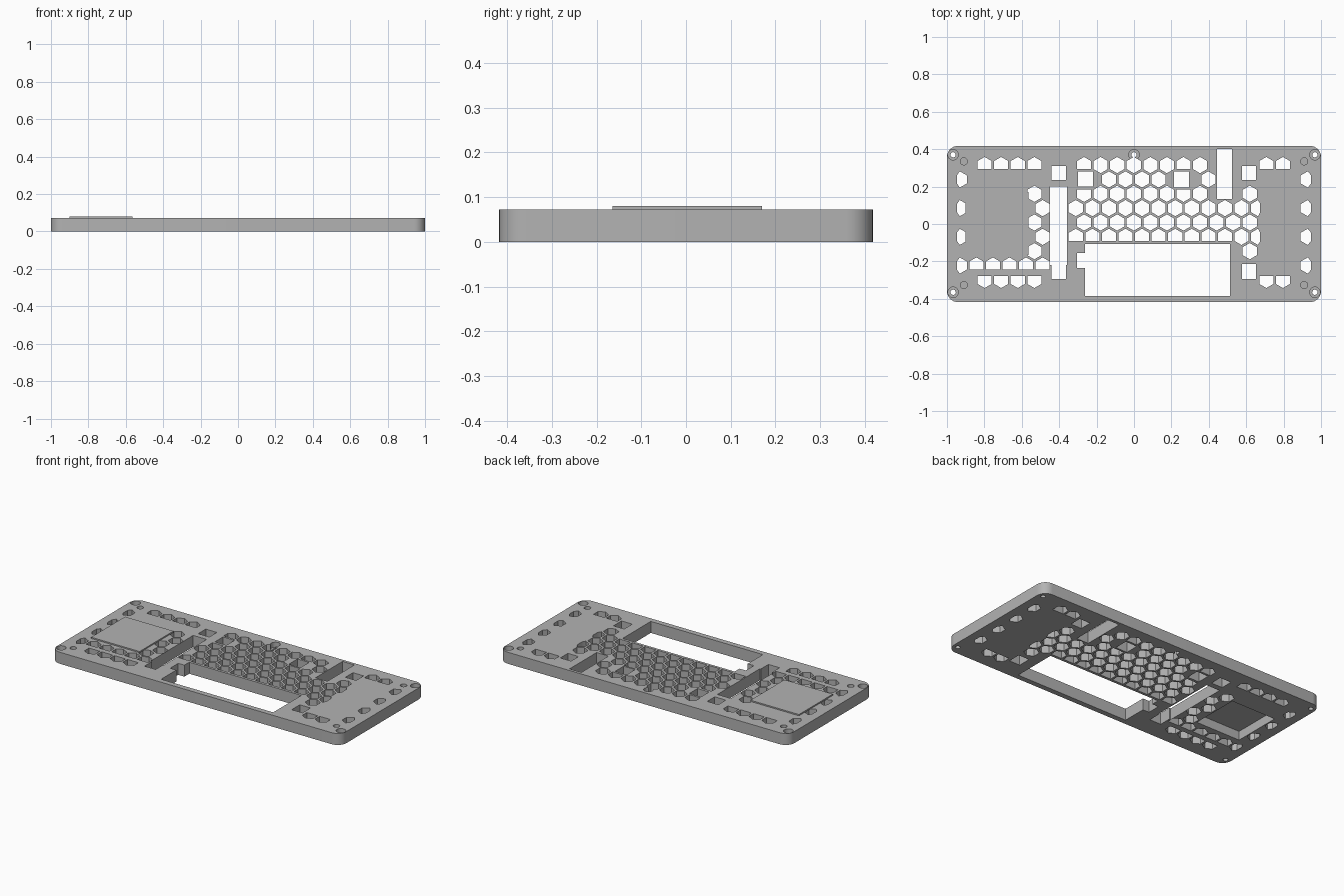
import bpy, bmesh, math

if "Cube" in bpy.data.objects:
    bpy.data.objects.remove(bpy.data.objects["Cube"], do_unlink=True)

TOP = 0.072
PITCH = 0.0886            # honeycomb spacing
ROW = PITCH * math.sqrt(3) / 2
HEX_R = 0.0435

grey = bpy.data.materials.new("plastic grey")
grey.use_nodes = True
grey.diffuse_color = (0.45, 0.45, 0.45, 1)
grey.node_tree.nodes["Principled BSDF"].inputs["Base Color"].default_value = (0.45, 0.45, 0.45, 1)


def prism(bm, pts, z0, z1):
    """Extrude a counter-clockwise outline from z0 to z1."""
    low = [bm.verts.new((x, y, z0)) for x, y in pts]
    high = [bm.verts.new((x, y, z1)) for x, y in pts]
    bm.faces.new(low[::-1])
    bm.faces.new(high)
    n = len(pts)
    for i in range(n):
        k = (i + 1) % n
        bm.faces.new((low[i], low[k], high[k], high[i]))


def rect(x0, x1, y0, y1):
    return [(x0, y0), (x1, y0), (x1, y1), (x0, y1)]


def circle(x, y, r, n=24):
    return [(x + r * math.cos(2 * math.pi * i / n), y + r * math.sin(2 * math.pi * i / n)) for i in range(n)]


def rounded(x0, x1, y0, y1, r, n=8):
    pts = []
    corners = [(x1 - r, y1 - r), (x0 + r, y1 - r), (x0 + r, y0 + r), (x1 - r, y0 + r)]
    for q, (cx, cy) in enumerate(corners):
        for i in range(n + 1):
            a = math.pi / 2 * (q + i / n)
            pts.append((cx + r * math.cos(a), cy + r * math.sin(a)))
    return pts


def make(name, prisms):
    bm = bmesh.new()
    for pts, z0, z1 in prisms:
        prism(bm, pts, z0, z1)
    me = bpy.data.meshes.new(name)
    bm.to_mesh(me)
    bm.free()
    me.materials.append(grey)
    ob = bpy.data.objects.new(name, me)
    bpy.context.collection.objects.link(ob)
    return ob


def cut(target, prisms):
    """Subtract a set of prisms from the target and discard the cutter."""
    cutter = make("cutter", prisms)
    cutter.hide_render = True
    mod = target.modifiers.new("cut", "BOOLEAN")
    mod.operation = "DIFFERENCE"
    mod.solver = "EXACT"
    mod.use_self = True
    mod.object = cutter
    bpy.context.view_layer.objects.active = target
    bpy.ops.object.modifier_apply(modifier=mod.name)
    bpy.data.objects.remove(cutter, do_unlink=True)


def hexagon(i, j, flat=""):
    """Honeycomb cell in column i, row j; flat trims its top or bottom point."""
    cx, cy = -0.267 + PITCH * i, 0.315 - ROW * j
    limit = 0.675 if 10 < i < 11 else 0.947
    pts = []
    for k in range(6):
        if (k == 0 and flat == "top") or (k == 3 and flat == "bottom"):
            continue
        a = math.pi / 2 + k * math.pi / 3
        x = cx + HEX_R * math.cos(a)
        pts.append((max(-0.947, min(limit, x)), cy + HEX_R * math.sin(a)))
    return pts


# Honeycomb openings
cells = []
for i in range(8):
    cells.append((i, 0, "bottom" if i in (0, 6) else ""))
for i in (1.5, 2.5, 3.5, 4.5, 7.5):
    cells.append((i, 1, ""))
for i in range(11):
    if i not in (8, 9):
        cells.append((i, 2, "top" if i in (0, 6) else ""))
    cells.append((i, 4, ""))
for i in range(12):
    cells.append((i - 0.5, 3, ""))
    cells.append((i - 0.5, 5, "bottom" if i < 10 else ""))
cells.append((10, 6, ""))
for j in (2, 4, 6):
    cells.append((-3, j, ""))
for j in (3, 5):
    cells.append((-2.5, j, ""))
for i in range(5):
    cells.append((i - 6.5, 7, "bottom"))
for i in (-6, -5, -4, -3, 11, 12):
    cells.append((i, 0, "bottom"))
    cells.append((i, 8, "top"))
for j in (1, 3, 5, 7):
    cells.append((-7.5, j, ""))
    cells.append((13.5, j, ""))

# Rectangular openings
slots = [
    rect(-0.262, 0.513, -0.385, -0.107),   # main window
    rect(-0.305, -0.25, -0.235, -0.155),   # window notch
    rect(-0.45, -0.357, -0.22, 0.2),       # long slot
    rect(-0.44, -0.363, -0.295, -0.2),
    rect(0.443, 0.525, 0.133, 0.4),        # rear slot
    rect(-0.44, -0.363, 0.235, 0.31),
    rect(0.578, 0.652, 0.235, 0.31),
    rect(0.578, 0.652, -0.295, -0.215),
    rect(-0.3, -0.22, 0.2, 0.28),
    rect(0.215, 0.295, 0.195, 0.28),
]

# Case plate with raised pad, hollow underneath
plate = make("case_plate", [(rounded(-1, 1, -0.418, 0.418, 0.06), 0, TOP)])
cut(plate, [(hexagon(*c), -0.05, 0.15) for c in cells])
cut(plate, [(s, -0.06, 0.16) for s in slots])
cut(plate, [(rect(-0.885, -0.58, -0.15, 0.155), -0.05, 0.055)])

# Counterbored screw holes and blind peg holes
screws = [(sx * 0.967, y) for sx in (-1, 1) for y in (-0.365, 0.37)] + [(0, 0.37)]
pegs = [(sx * 0.91, y) for sx in (-1, 1) for y in (-0.327, 0.335)]
cut(plate, [(circle(x, y, 0.014), -0.05, 0.15) for x, y in screws])
cut(plate, [(circle(x, y, 0.028), 0.04, 0.14) for x, y in screws]
    + [(circle(x, y, 0.019), 0.035, 0.14) for x, y in pegs])

pad = make("raised_pad", [(rect(-0.9, -0.565, -0.165, 0.17), TOP - 0.002, 0.08)])

# Smooth the round walls, keep the flat ones crisp
bpy.ops.object.select_all(action="DESELECT")
plate.select_set(True)
bpy.context.view_layer.objects.active = plate
bpy.ops.object.shade_smooth_by_angle(angle=math.radians(30))
